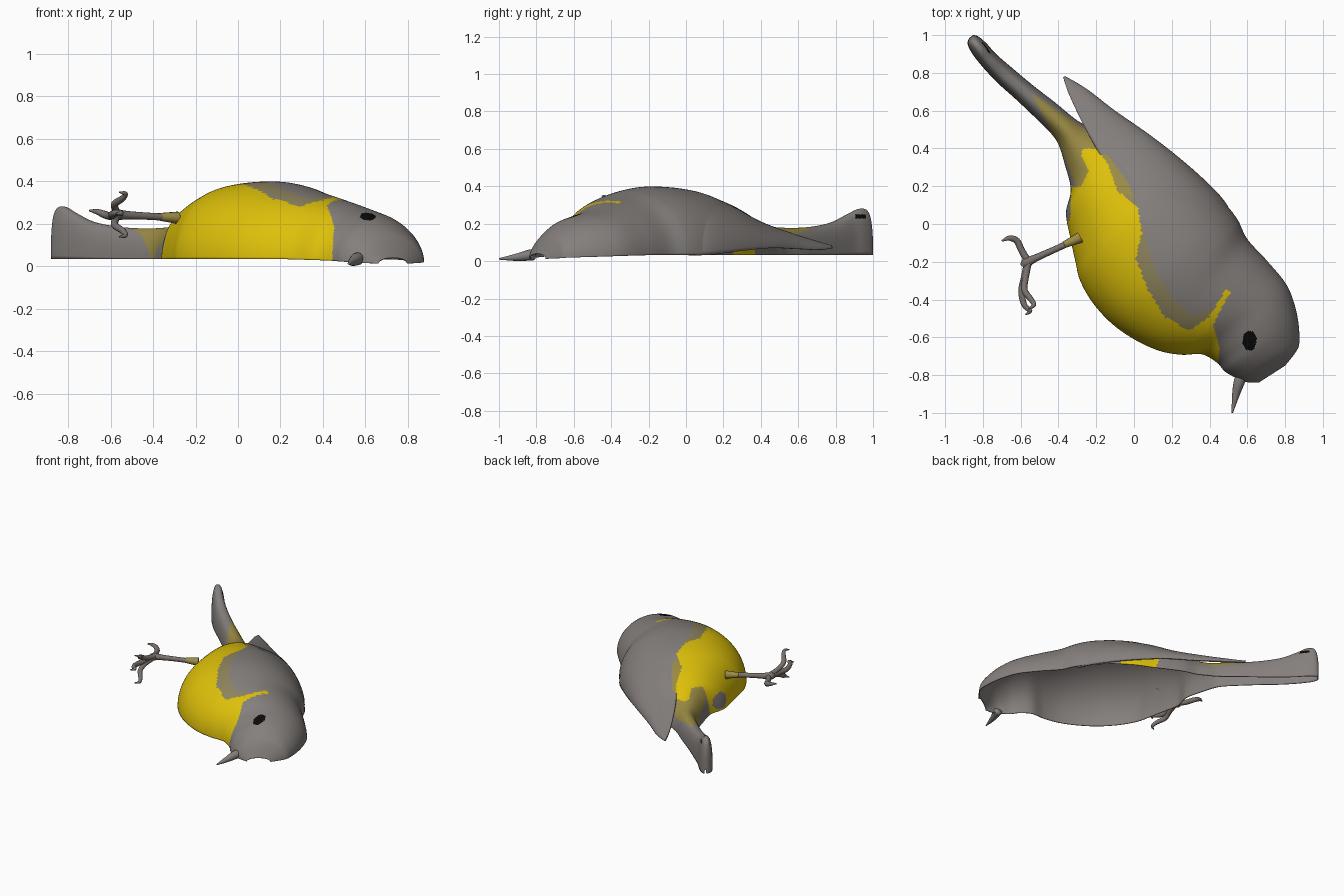
import bpy, bmesh, math
from mathutils import Vector

if "Cube" in bpy.data.objects:
    bpy.data.objects.remove(bpy.data.objects["Cube"])


def material(name, rgb):
    m = bpy.data.materials.new(name)
    m.diffuse_color = (*rgb, 1)
    m.use_nodes = True
    m.node_tree.nodes["Principled BSDF"].inputs["Base Color"].default_value = m.diffuse_color
    return m


YELLOW = material("yellow", (0.73, 0.53, 0.003))
FLANK_OLIVE = material("flank olive", (0.27, 0.23, 0.11))
BLACK = material("black", (0.003, 0.003, 0.003))
TAIL_OLIVE = material("tail olive", (0.33, 0.26, 0.06))
GREY = material("warm grey", (0.235, 0.215, 0.205))
LEG = material("leg brown grey", (0.19, 0.165, 0.15))


def smooth_path(points, steps):
    """Catmull-Rom interpolation of equal-length tuples."""
    pts = [Vector(p) for p in points]
    out = []
    for i in range(len(pts) - 1):
        p0, p1, p2 = pts[max(i - 1, 0)], pts[i], pts[i + 1]
        p3 = pts[min(i + 2, len(pts) - 1)]
        for s in range(steps):
            t = s / steps
            out.append(0.5 * (2 * p1 + (p2 - p0) * t + (2 * p0 - 5 * p1 + 4 * p2 - p3) * t * t
                              + (3 * p1 - p0 - 3 * p2 + p3) * t ** 3))
    out.append(pts[-1])
    return out


def loft(name, rows, mats, closed=False):
    """Skin rows of points; closed rows become a capped tube."""
    bm = bmesh.new()
    grid = [[bm.verts.new(p) for p in row] for row in rows]
    n = len(grid[0])
    for a, b in zip(grid, grid[1:]):
        for j in range(n if closed else n - 1):
            k = (j + 1) % n
            bm.faces.new((a[j], a[k], b[k], b[j]))
    if closed:
        bm.faces.new(grid[0])
        bm.faces.new(grid[-1])
        bmesh.ops.recalc_face_normals(bm, faces=bm.faces)
    for f in bm.faces:
        f.smooth = True
    mesh = bpy.data.meshes.new(name)
    bm.to_mesh(mesh)
    bm.free()
    for m in mats:
        mesh.materials.append(m)
    ob = bpy.data.objects.new(name, mesh)
    bpy.context.collection.objects.link(ob)
    return ob


def thicken(ob, t, offset=0):
    mod = ob.modifiers.new("thickness", 'SOLIDIFY')
    mod.thickness = t
    mod.offset = -1
    mod.material_offset = offset


def tube(name, points, mat, sides=12, steps=5, floor=None):
    """Points are (x, y, z, radius)."""
    path = smooth_path(points, steps)
    rows = []
    for i, p in enumerate(path):
        d = (path[min(i + 1, len(path) - 1)] - path[max(i - 1, 0)]).to_3d().normalized()
        u = d.cross(Vector((0.1, 0.2, 1))).normalized()
        v = d.cross(u)
        ring = []
        for k in range(sides):
            a = math.tau * k / sides
            q = p.to_3d() + (u * math.cos(a) + v * math.sin(a)) * max(p[3], 0.002)
            if floor is not None:
                q.z = max(q.z, floor)
            ring.append(q)
        rows.append(ring)
    return loft(name, rows, [mat], closed=True)


def inside(p, poly):
    hit = False
    for (x1, y1), (x2, y2) in zip(poly, poly[1:] + poly[:1]):
        if (y1 > p.y) != (y2 > p.y) and p.x < x1 + (p.y - y1) * (x2 - x1) / (y2 - y1):
            hit = not hit
    return hit


# Body shell from head to tail: belly edge x, y, back edge x, y, crest height
STATIONS = [
    (.66, -.84, .80, -.75, .04), (.58, -.835, .855, -.68, .115),
    (.53, -.81, .875, -.63, .165), (.48, -.78, .87, -.52, .215),
    (.44, -.735, .845, -.41, .245), (.36, -.69, .80, -.31, .27),
    (.25, -.692, .70, -.19, .31), (.13, -.67, .60, -.08, .348),
    (0, -.61, .55, .02, .38), (-.12, -.525, .485, .105, .398),
    (-.22, -.415, .38, .21, .395), (-.285, -.30, .25, .30, .378),
    (-.31, -.20, .12, .36, .348), (-.34, -.06, .02, .41, .31),
    (-.36, .06, -.08, .455, .265), (-.335, .18, -.17, .48, .22),
    (-.365, .31, -.24, .515, .19), (-.41, .44, -.31, .555, .18),
    (-.50, .54, -.42, .645, .178), (-.62, .655, -.53, .73, .187),
    (-.72, .745, -.65, .83, .21), (-.80, .83, -.73, .90, .25),
    (-.855, .90, -.78, .955, .28), (-.88, .95, -.82, .99, .265),
    (-.875, .98, -.845, 1.0, .18), (-.865, .99, -.855, .998, .06)]

# Plumage areas as seen from the top
BREAST = [(-.27, .4), (-.2, .4), (-.14, .32), (-.09, .18), (.02, .08), (.04, -.05),
          (.01, -.18), (.07, -.34), (.16, -.49), (.29, -.565), (.40, -.49), (.49, -.34),
          (.51, -.36), (.42, -.53), (.455, -.66), (.435, -.80), (-.6, -.8), (-.6, .17),
          (-.28, .2), (-.24, .28), (-.28, .36)]
FLANK = [(-.54, .69), (-.3, .53), (-.2, .45), (-.12, .34), (-.02, .2), (.04, 0),
         (.11, -.24), (.21, -.40), (.32, -.49), (.415, -.44), (.40, -.52), (.29, -.6),
         (0, -.3), (-.3, .18), (-.37, .36)]


def plumage(c, n):
    ex, ey = (c.x - .612) / .037, (c.y + .618) / .052
    if ex * ex + ey * ey < 1:
        return 2                                    # eye
    if .905 < c.y < .962 and .228 < c.z < .25 and n.x > 0:
        return 2                                    # dark mark on the tail tip
    if c.x < -.29 and ((c.y - .085) / .07) ** 2 + ((c.z - .105) / .06) ** 2 < 1:
        return 4                                    # tucked thigh
    if .25 < c.y < .37 and c.z < .16 and n.x > 0 and c.x > -.1:
        return 0                                    # rump hidden below the wing
    if inside(c, BREAST):
        return 0
    if inside(c, FLANK):
        return 3 if c.y > .15 else 1
    return 4


rows = []
for i, s in enumerate(smooth_path(STATIONS, 12)):
    base = .012 + .021 * min(1, i / 75)
    sharp = 1 - .25 * min(1, max(0, i - 200) / 40)      # tail is squarer
    left, right = Vector((s[0], s[1])), Vector((s[2], s[3]))
    row = []
    for k in range(97):
        a = math.pi * k / 96
        c, z = math.cos(a), max(0, math.sin(a)) ** sharp
        q = (left + right) / 2 + (left - right) / 2 * math.copysign(abs(c) ** sharp, c)
        row.append((q.x, q.y, base + max(s[4] - base, .005) * z))
    rows.append(row)
body = loft("body", rows, [YELLOW, FLANK_OLIVE, BLACK, TAIL_OLIVE, GREY])
for f in body.data.polygons:
    f.material_index = plumage(f.center, f.normal)
thicken(body, .006, 5)

# Folded wing from tip to shoulder: outer edge x, y, z, inner edge x, y, z
WING = [
    (-.365, .783, .068, -.375, .778, .085), (-.25, .715, .06, -.345, .69, .11),
    (-.10, .60, .065, -.27, .53, .16), (.10, .46, .07, -.19, .385, .215),
    (.30, .30, .055, -.09, .22, .305), (.465, .14, .035, -.01, .08, .36),
    (.535, .02, .03, .07, -.06, .37)]
rows = []
for s in smooth_path(WING, 6):
    row = []
    for k in range(25):
        a = math.pi / 2 * k / 24
        c, z = 1 - math.cos(a), math.sin(a)
        row.append((s[0] + (s[3] - s[0]) * c, s[1] + (s[4] - s[1]) * c, s[2] + (s[5] - s[2]) * z))
    rows.append(row)
wing = loft("wing", rows, [GREY])
thicken(wing, .012)

# Beak, cut flat underneath
tube("beak", [(.565, -.815, .035, .03), (.553, -.85, .03, .028),
              (.538, -.91, .02, .019), (.52, -1.0, .012, .004)], GREY, floor=0)

# Leg with a slim feathered cuff
tube("leg_cuff", [(-.285, -.07, .227, .03), (-.31, -.083, .229, .026), (-.37, -.11, .232, .018)],
     TAIL_OLIVE)
tube("leg", [(-.30, -.08, .228, .018), (-.42, -.135, .235, .017), (-.52, -.18, .24, .02),
             (-.57, -.205, .242, .026), (-.59, -.225, .242, .015)], LEG)

# Toes: one back, three forward
tube("back_toe", [(-.56, -.20, .24, .02), (-.595, -.14, .235, .018), (-.62, -.09, .24, .018),
                  (-.66, -.075, .255, .014), (-.70, -.09, .262, .004)], LEG)
tube("middle_toe", [(-.56, -.20, .24, .022), (-.58, -.28, .24, .018), (-.595, -.36, .24, .018),
                    (-.58, -.43, .25, .015), (-.55, -.46, .25, .012), (-.575, -.48, .245, .003)], LEG)
for name, side in (("upper_toe", 1), ("lower_toe", -1)):
    tube(name, [(x, y, .243 + side * h, r) for x, y, h, r in (
        (-.56, -.20, 0, .02), (-.575, -.29, .02, .017), (-.58, -.35, .05, .017),
        (-.545, -.40, .075, .015), (-.53, -.43, .098, .011), (-.56, -.45, .105, .003))], LEG)
